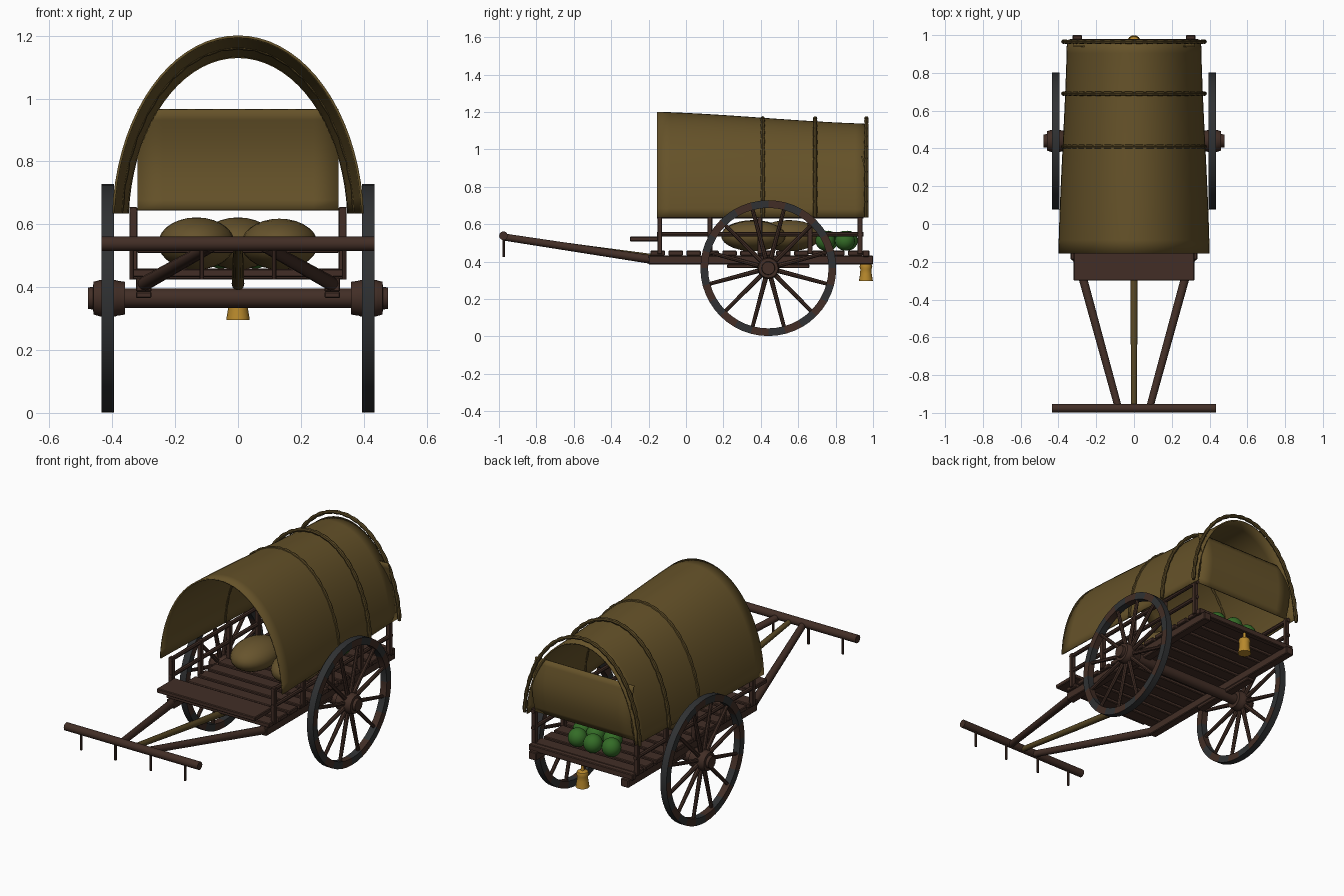
import bpy, bmesh, math
from mathutils import Vector

if "Cube" in bpy.data.objects:
    bpy.data.objects.remove(bpy.data.objects["Cube"])


def material(name, rgb):
    m = bpy.data.materials.new(name)
    m.use_nodes = True
    m.diffuse_color = (*rgb, 1)
    m.node_tree.nodes["Principled BSDF"].inputs["Base Color"].default_value = (*rgb, 1)
    return m


WOOD = material("dark wood", (0.054, 0.027, 0.019))
CANVAS = material("canvas", (0.130, 0.084, 0.022))
SACK = material("sackcloth", (0.135, 0.088, 0.026))
BAMBOO = material("bamboo", (0.095, 0.062, 0.017))
IRON = material("iron", (0.029, 0.031, 0.033))
GREEN = material("leaf green", (0.034, 0.15, 0.020))
BRASS = material("brass", (0.48, 0.25, 0.025))


def finish(bm, name, mats, smooth=True):
    bmesh.ops.recalc_face_normals(bm, faces=bm.faces)
    me = bpy.data.meshes.new(name)
    bm.to_mesh(me)
    bm.free()
    ob = bpy.data.objects.new(name, me)
    bpy.context.collection.objects.link(ob)
    for m in mats:
        me.materials.append(m)
    if smooth:
        bpy.ops.object.select_all(action='DESELECT')
        ob.select_set(True)
        bpy.context.view_layer.objects.active = ob
        bpy.ops.object.shade_smooth_by_angle(angle=math.radians(40))
    return ob


def box(name, lo, hi, mat, bevel=0.004):
    bm = bmesh.new()
    lo, hi = Vector(lo), Vector(hi)
    bmesh.ops.create_cube(bm, size=1)
    for v in bm.verts:
        v.co = (lo + hi) / 2 + v.co * (hi - lo)
    bmesh.ops.bevel(bm, geom=bm.edges[:], offset=bevel, segments=1, affect='EDGES')
    return finish(bm, name, [mat], False)


def tube(name, pts, radii, mats, sides=12, rule=None):
    """Round sweep along pts; a rule picks the material for each segment."""
    bm = bmesh.new()
    pts = [Vector(p) for p in pts]
    rings = []
    for i, p in enumerate(pts):
        t = (pts[min(i + 1, len(pts) - 1)] - pts[max(i - 1, 0)]).normalized()
        ref = Vector((0, 1, 0)) if abs(t.y) < 0.7 else Vector((0, 0, 1))
        u = ref.cross(t).normalized()
        w = t.cross(u)
        r = radii[i] if isinstance(radii, (list, tuple)) else radii
        angles = [math.tau * k / sides for k in range(sides)]
        rings.append([bm.verts.new(p + r * (u * math.cos(a) + w * math.sin(a))) for a in angles])
    for i in range(len(rings) - 1):
        for k in range(sides):
            n = (k + 1) % sides
            f = bm.faces.new((rings[i][k], rings[i][n], rings[i + 1][n], rings[i + 1][k]))
            f.material_index = rule(i) if rule else 0
    bm.faces.new(rings[0])
    bm.faces.new(rings[-1])
    return finish(bm, name, mats)


def ball(name, centre, scale, mat):
    bm = bmesh.new()
    bmesh.ops.create_uvsphere(bm, u_segments=24, v_segments=14, radius=1)
    for v in bm.verts:
        v.co = Vector(centre) + v.co * Vector(scale)
    return finish(bm, name, [mat])


def grid(name, fn, nu, nv, mat, thickness):
    """Sheet from fn(u, v) with u and v from 0 to 1."""
    bm = bmesh.new()
    vs = [[bm.verts.new(fn(i / nu, j / nv)) for j in range(nv + 1)] for i in range(nu + 1)]
    for i in range(nu):
        for j in range(nv):
            bm.faces.new((vs[i][j], vs[i + 1][j], vs[i + 1][j + 1], vs[i][j + 1]))
    ob = finish(bm, name, [mat])
    s = ob.modifiers.new("thickness", 'SOLIDIFY')
    s.thickness = thickness
    s.offset = 0
    return ob


# Arched cover, tapering to the rear
BASE = 0.60


def arch(y, a, b, t):
    start = math.asin(0.035 / b)
    ang = start + (math.pi - 2 * start) * t
    return Vector((a * math.cos(ang), y, BASE + b * math.sin(ang)))


def cover_point(u, v):
    s = u * u * (3 - 2 * u) * 0.5 + u * 0.5
    return arch(-0.155 + 1.13 * u, 0.397 - 0.045 * s, 0.597 - 0.064 * s, v)


grid("canvas_cover", cover_point, 16, 36, CANVAS, 0.008)

# Hoops tied over the cover
for n, y in enumerate((0.41, 0.69, 0.965)):
    path = [arch(y, 0.376, 0.566, i / 60) for i in range(61)]
    radii = [0.012 if i % 3 else 0.009 for i in range(61)]
    tube(f"cover_hoop_{n + 1}", path, radii, [BAMBOO], 8)


# Rear canvas flap
def flap_point(u, v):
    bulge = 0.03 * math.sin(math.pi * v)
    return Vector((-0.32 + 0.64 * u, 0.94 + bulge, 0.645 + 0.32 * v))


grid("rear_flap", flap_point, 8, 10, CANVAS, 0.008)

# Deck boards laid across the bed
COUNT = 12
for i in range(COUNT):
    y = -0.19 + i * 0.096
    box(f"deck_board_{i + 1}", (-0.335, y, 0.432), (0.335, y + 0.078, 0.458), WOOD)
box("rear_cross_beam", (-0.34, 0.945, 0.425), (0.34, 0.98, 0.46), WOOD)
box("driver_board", (-0.32, -0.30, 0.508), (0.32, -0.135, 0.533), WOOD)

# Wheels, side frames and shafts on both sides
AXLE_Y, AXLE_Z = 0.44, 0.365


def wheel_rim(name, x):
    bm = bmesh.new()
    seg = 48
    rings = []
    for i in range(seg):
        a = math.tau * i / seg
        corners = ((-0.02, 0.322), (0.02, 0.322), (0.02, 0.363), (-0.02, 0.363))
        rings.append([bm.verts.new((x + dx, AXLE_Y + r * math.cos(a), AXLE_Z + r * math.sin(a)))
                      for dx, r in corners])
    for i in range(seg):
        p, q = rings[i], rings[(i + 1) % seg]
        for k in range(4):
            n = (k + 1) % 4
            f = bm.faces.new((p[k], p[n], q[n], q[k]))
            # Iron tyre outside, iron clamps on every other felloe piece
            f.material_index = 1 if k == 2 or i % 4 < 2 else 0
    return finish(bm, name, [WOOD, IRON])


for side, s in (("left", 1), ("right", -1)):
    x = s * 0.415
    wheel_rim(f"{side}_wheel_rim", x)
    tube(f"{side}_wheel_hub",
         [(s * d, AXLE_Y, AXLE_Z) for d in (0.36, 0.385, 0.39, 0.44, 0.445, 0.46, 0.461, 0.478)],
         [0.052, 0.056, 0.058, 0.058, 0.056, 0.052, 0.036, 0.034], [WOOD], 20)
    for k in range(12):
        a = math.tau * (k + 0.5) / 12
        d = Vector((0, math.cos(a), math.sin(a)))
        c = Vector((x, AXLE_Y, AXLE_Z))
        tube(f"{side}_spoke_{k + 1}", [c + d * 0.045, c + d * 0.33], [0.013, 0.010], [WOOD], 8)

    # Long bed beam and axle block
    xs = sorted((s * 0.275, s * 0.325))
    box(f"{side}_bed_beam", (xs[0], -0.20, 0.385), (xs[1], 1.0, 0.432), WOOD)
    box(f"{side}_axle_block", (xs[0], 0.22, 0.365), (xs[1], 0.66, 0.386), WOOD)

    # Side rails and posts
    for k in range(5):
        y = -0.14 + k * 0.2675
        box(f"{side}_post_{k + 1}", (s * 0.333 - 0.013, y - 0.013, 0.44),
            (s * 0.333 + 0.013, y + 0.013, 0.655), WOOD, 0.003)
    for label, z in (("middle", 0.545), ("top", 0.642)):
        tube(f"{side}_{label}_rail", [(s * 0.333, -0.155, z), (s * 0.333, 0.95, z)],
             0.012, [WOOD], 8)

    # Draught shaft
    tube(f"{side}_shaft", [(s * 0.30, -0.18, 0.41), (s * 0.085, -0.965, 0.53)],
         [0.023, 0.019], [WOOD])

    # Yoke pegs
    for k, px in enumerate((0.115, 0.338)):
        tube(f"{side}_yoke_peg_{k + 1}", [(s * px, -0.975, 0.425), (s * px, -0.975, 0.53)],
             0.007, [WOOD], 8)

tube("axle", [(-0.37, AXLE_Y, AXLE_Z), (0.37, AXLE_Y, AXLE_Z)], 0.031, [WOOD], 16)
tube("yoke", [(-0.435, -0.976, 0.538), (0.435, -0.976, 0.538)], 0.023, [WOOD], 16)
tube("centre_pole", [(0, -0.965, 0.53), (0, -0.52, 0.467), (0, -0.10, 0.41)],
     [0.015, 0.018, 0.02], [BAMBOO])

# Cargo
for n, (x, y, top) in enumerate(((-0.132, 0.36, 0.622), (0.132, 0.36, 0.618), (0, 0.55, 0.622))):
    ball(f"sack_{n + 1}", (x, y, (0.456 + top) / 2), (0.122, 0.172, (top - 0.456) / 2), SACK)
for n, (x, y) in enumerate(((-0.11, 0.85), (0, 0.865), (0.11, 0.85),
                            (-0.055, 0.76), (0.055, 0.76), (0.15, 0.745))):
    ball(f"cabbage_{n + 1}", (x, y, 0.512), (0.053, 0.053, 0.053), GREEN)

# Lantern hung under the tail
profile = ((0.295, 0.037), (0.305, 0.036), (0.335, 0.031), (0.36, 0.030),
           (0.372, 0.034), (0.385, 0.030), (0.392, 0.010), (0.425, 0.008))
tube("tail_lantern", [(0, 0.962, z) for z, r in profile], [r for z, r in profile], [BRASS], 16)
